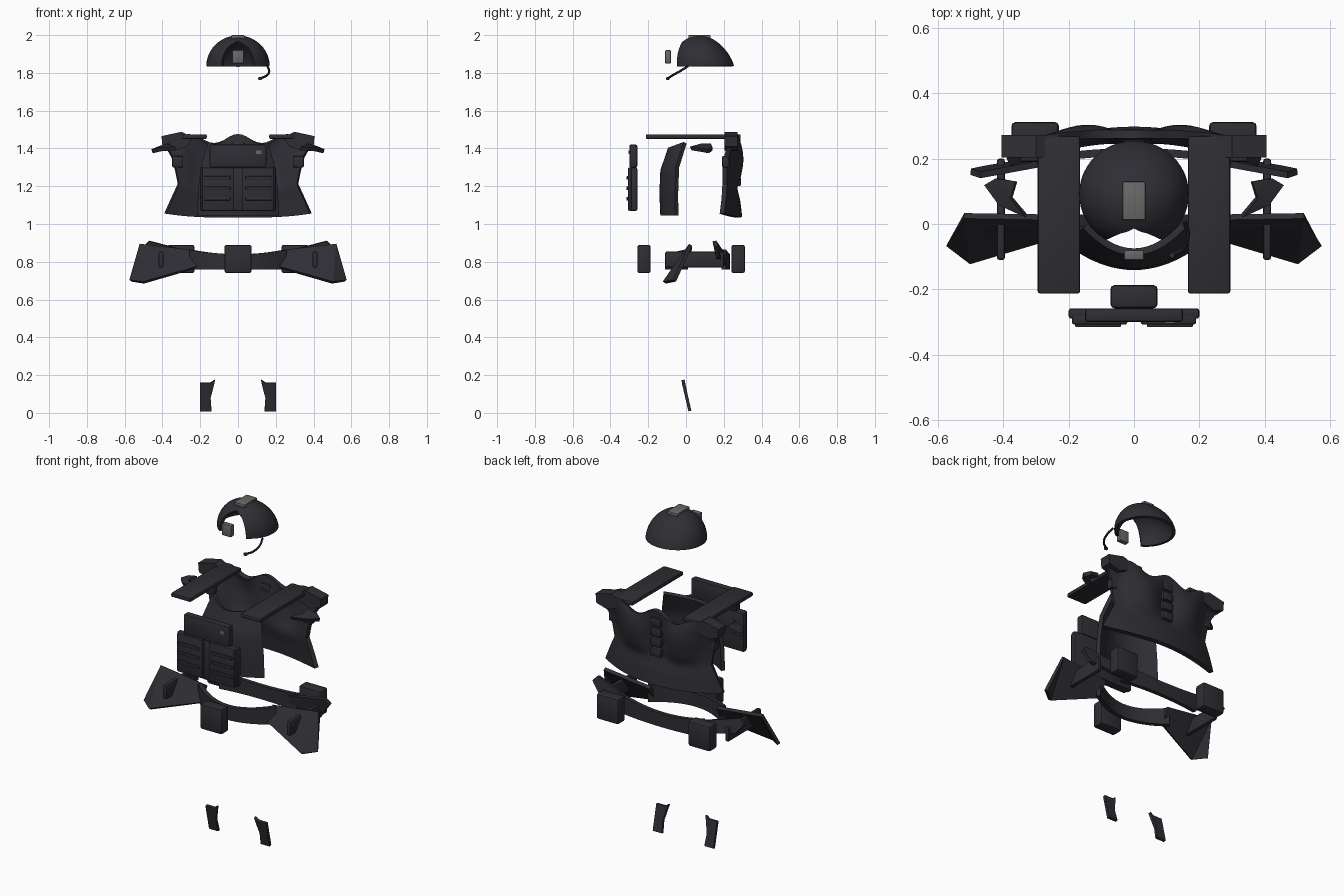
import bpy, bmesh, math
from mathutils import Vector

cube = bpy.data.objects.get("Cube")
if cube:
    bpy.data.objects.remove(cube, do_unlink=True)


def material(name, rgb):
    m = bpy.data.materials.new(name)
    m.use_nodes = True
    m.diffuse_color = (*rgb, 1)
    m.node_tree.nodes["Principled BSDF"].inputs["Base Color"].default_value = (*rgb, 1)
    return m


DARK = material("dark slate", (0.028, 0.027, 0.034))
GREY = material("mid grey", (0.14, 0.14, 0.135))
parts = []


def add(name, data, mat):
    ob = bpy.data.objects.new(name, data)
    bpy.context.collection.objects.link(ob)
    data.materials.append(mat)
    parts.append(ob)
    return ob


def from_bmesh(name, bm, mat):
    me = bpy.data.meshes.new(name)
    bm.to_mesh(me)
    bm.free()
    return add(name, me, mat)


def box(name, lo, hi, mat=DARK, bevel=0.008):
    """Bevelled box between two corners."""
    bm = bmesh.new()
    bmesh.ops.create_cube(bm, size=1)
    for v in bm.verts:
        v.co = Vector([(a + b) / 2 + c * abs(b - a) for a, b, c in zip(lo, hi, v.co)])
    ob = from_bmesh(name, bm, mat)
    if bevel:
        mod = ob.modifiers.new("bevel", 'BEVEL')
        mod.width, mod.segments = bevel, 2
    return ob


def thicken(ob, thick):
    mod = ob.modifiers.new("shell", 'SOLIDIFY')
    mod.thickness, mod.offset = thick, 0


def sheet(name, fn, nu, nv, thick, mat=DARK):
    """Curved shell; fn maps u in -1..1 and v in 0..1 to a point."""
    bm = bmesh.new()
    rows = [[bm.verts.new(fn(2 * i / nu - 1, j / nv)) for i in range(nu + 1)]
            for j in range(nv + 1)]
    for a, b in zip(rows, rows[1:]):
        for i in range(nu):
            bm.faces.new((a[i], a[i + 1], b[i + 1], b[i]))
    thicken(from_bmesh(name, bm, mat), thick)


def plate(name, pts, thick, side=1, mat=DARK):
    """Flat armour plate from an outline."""
    bm = bmesh.new()
    face = bm.faces.new([bm.verts.new((side * x, y, z)) for x, y, z in pts])
    bmesh.ops.triangulate(bm, faces=[face])
    thicken(from_bmesh(name, bm, mat), thick)


def blend(rows, v):
    """Linear interpolation along evenly spaced profile rows."""
    t = v * (len(rows) - 1)
    i = min(int(t), len(rows) - 2)
    return [a + (b - a) * (t - i) for a, b in zip(rows[i], rows[i + 1])]


# Helmet with an arched front opening
def helmet(u, v):
    phi = v * math.radians(88)
    r, s = math.cos(phi), math.sin(phi)
    gap = 0.085 * math.sqrt(max(0, 1 - (s * 0.16 / 0.125) ** 2))
    g = math.asin(min(0.99, gap / (0.165 * r)))
    a = u * (math.pi - g)
    y = 0.155 * r * math.cos(a)
    if y > 0:
        y *= 1 - 0.2 * s
    return 0.16 * r * math.sin(a), 0.092 - 0.02 * v + y, 1.835 + 0.155 * s


sheet("helmet", helmet, 40, 16, 0.016)
box("helmet_top_mount", (-0.035, 0.012, 1.98), (0.035, 0.13, 2.0), GREY, 0.004)
box("visor_mount", (-0.03, -0.11, 1.85), (0.03, -0.08, 1.92), GREY, 0.004)

# Microphone boom
curve = bpy.data.curves.new("microphone_boom", 'CURVE')
curve.dimensions = '3D'
curve.bevel_depth, curve.bevel_resolution = 0.006, 2
curve.use_fill_caps = True
path = [(.155, .01, 1.835), (.165, -.03, 1.81), (.15, -.075, 1.785), (.115, -.095, 1.77)]
spline = curve.splines.new('BEZIER')
spline.bezier_points.add(len(path) - 1)
for bp, co in zip(spline.bezier_points, path):
    bp.co = co
    bp.handle_left_type = bp.handle_right_type = 'AUTO'
add("microphone_boom", curve, DARK)
box("microphone", (.107, -.105, 1.762), (.127, -.088, 1.778), DARK, 0.005)

# Chest shell: rows of half width, centre y, depth of the wrap
chest_rows = [(.21, -.125, .075), (.205, -.13, .08), (.19, -.125, .08), (.15, -.085, .08)]


def chest(u, v):
    w, yc, k = blend(chest_rows, v)
    return u * w, yc + k * u * u, 1.045 + 0.355 * v + 0.03 * u * u * v


sheet("chest_shell", chest, 20, 12, 0.022)

# Chest rig with ribbed pouches
box("rig_base", (-.2, -.29, 1.07), (.2, -.258, 1.3))
box("rig_top_panel", (-.15, -.3, 1.3), (.15, -.258, 1.42))
box("rig_patch", (.095, -.304, 1.37), (.125, -.298, 1.39), GREY, 0)
for s, side in ((1, "left"), (-1, "right")):
    box(side + "_rig_pouch", (s * .02, -.308, 1.07), (s * .19, -.27, 1.3))
    for k in range(3):
        z = 1.125 + k * 0.055
        box(side + "_pouch_rib", (s * .04, -.316, z), (s * .18, -.3, z + .018), DARK, 0.004)

# Back shell: rows of half width, centre y, side y
back_rows = [(.385, .285, .19), (.35, .275, .2), (.315, .255, .205),
             (.33, .255, .205), (.35, .265, .215), (.39, .275, .235)]


def back(u, v):
    w, yc, ys = blend(back_rows, v)
    a = abs(u)
    blade = max(0, 1 - ((a - .48) / .36) ** 2) * max(0, 1 - ((v - .68) / .34) ** 2)
    y = yc + (ys - yc) * a ** 2 + 0.04 * blade
    z = 1.035 + 0.415 * v + 0.025 * math.cos(3 * math.pi * u) * v ** 3
    return u * w, y, z + 0.02 * a ** 3 * (1 - v)


sheet("back_shell", back, 36, 20, 0.026)
for k in range(4):
    z = 1.2 + 0.06 * k
    box("spine_segment", (-.035, .25, z), (.035, .29, z + .05))

yoke = [(.27, 1.41), (.24, 1.46), (.3, 1.488), (.405, 1.465), (.4, 1.41), (.33, 1.39)]
hip = [(.22, .02, .855), (.52, .025, .89), (.57, -.06, .7), (.5, -.115, .69),
       (.22, -.03, .77)]
wing = [(.2, .2, .84), (.47, .15, .91), (.5, .16, .88), (.45, .17, .82), (.2, .21, .77)]
cap = [(.455, .12, 1.385), (.42, .14, 1.4), (.36, .13, 1.415), (.375, .08, 1.415),
       (.33, .025, 1.4), (.41, .06, 1.395)]
shin = [(.2, .16), (.2, .01), (.14, .01), (.145, .08), (.135, .12), (.122, .175), (.145, .16)]

# Mirrored pieces
for s, side in ((1, "left"), (-1, "right")):
    box(side + "_shoulder_board", (s * .165, -.213, 1.45), (s * .295, .27, 1.475))
    plate(side + "_yoke", [(x, .238, z) for x, z in yoke], 0.07, s)
    box(side + "_side_lug", (s * .29, .19, 1.3), (s * .35, .23, 1.36))
    plate(side + "_shoulder_cap", cap, 0.022, s)
    plate(side + "_hip_plate", hip, 0.02, s)
    plate(side + "_rear_wing", wing, 0.02, s)
    box(side + "_hip_rail", (s * .395, -.11, .77), (s * .42, .2, .855))
    box(side + "_rear_pouch", (s * .23, .24, .74), (s * .375, .312, .89), DARK, .012)
    plate(side + "_shin_guard", [(x, .02 - .23 * z + .1 * abs(x - .17), z)
                                 for x, z in shin], 0.016, s)

# Belt strips and front pouch
box("belt_pouch", (-.072, -.258, .74), (.072, -.187, .89), DARK, .012)


def belt(y_mid, bend, half):
    def fn(u, v):
        mid = 0.8 + 0.012 * u * u
        h = 0.04 + 0.012 * abs(u) ** 2
        return u * half, y_mid + bend * u * u, mid + (v - .5) * 2 * h
    return fn


sheet("front_belt", belt(-.1, .1, .25), 16, 2, 0.024)
sheet("rear_belt", belt(.22, -.02, .26), 16, 2, 0.024)

# Bake modifiers and curves, then smooth with sharp edges kept
bpy.ops.object.select_all(action='DESELECT')
for ob in parts:
    ob.select_set(True)
bpy.context.view_layer.objects.active = parts[0]
bpy.ops.object.convert(target='MESH')
bpy.ops.object.shade_smooth_by_angle(angle=math.radians(30))
